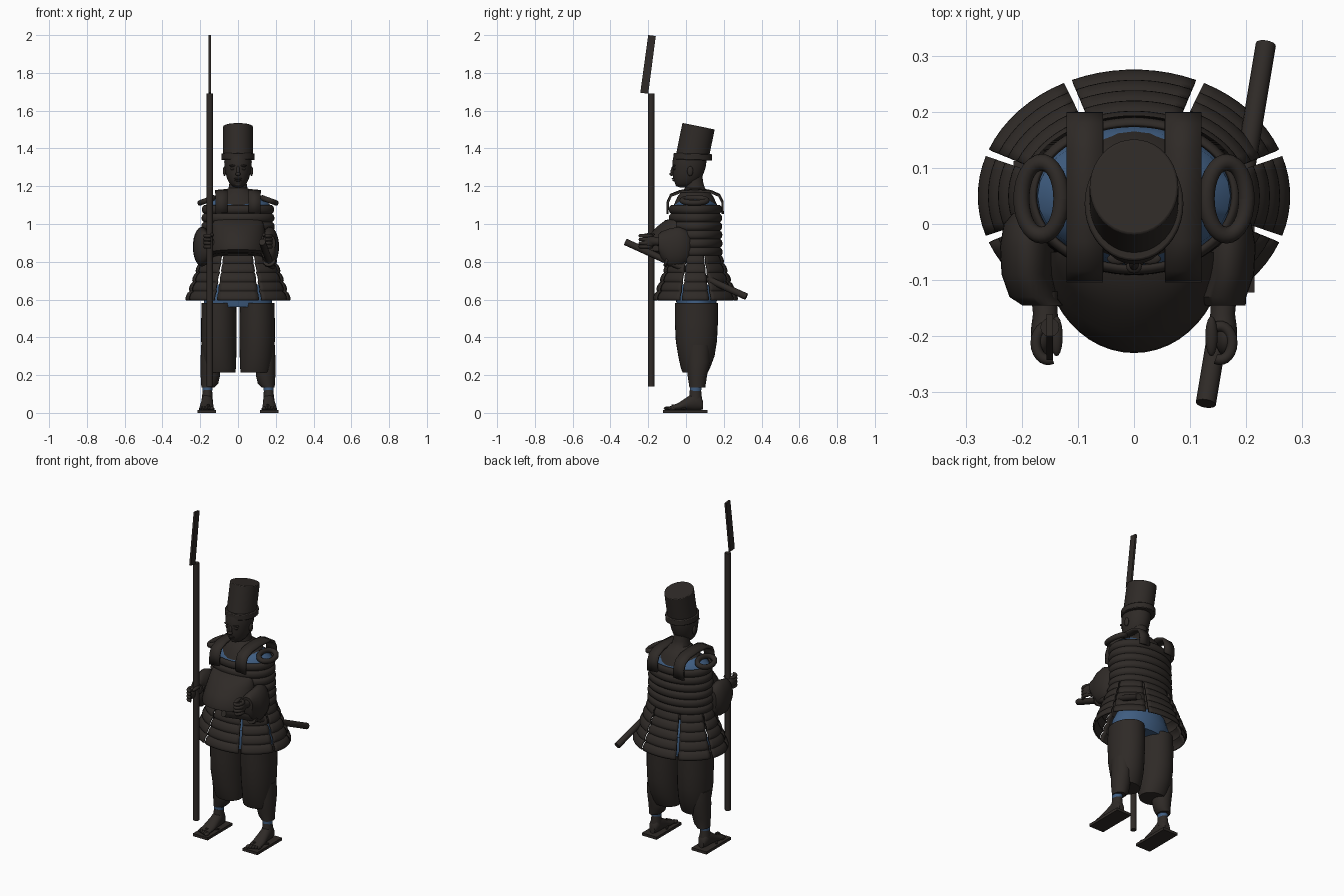
import bpy, bmesh, math
from mathutils import Vector, Matrix

if "Cube" in bpy.data.objects:
    bpy.data.objects.remove(bpy.data.objects["Cube"])

def material(name, col):
    m = bpy.data.materials.new(name)
    m.diffuse_color = (*col, 1)
    m.use_nodes = True
    m.node_tree.nodes["Principled BSDF"].inputs["Base Color"].default_value = m.diffuse_color
    return m

DARK = material("dark_brown", (0.028, 0.023, 0.020))
BLUE = material("blue_lining", (0.05, 0.11, 0.22))

def finish(name, bm, mat=DARK, smooth=True, angle=40):
    bmesh.ops.recalc_face_normals(bm, faces=bm.faces)
    me = bpy.data.meshes.new(name)
    bm.to_mesh(me)
    bm.free()
    ob = bpy.data.objects.new(name, me)
    bpy.context.collection.objects.link(ob)
    me.materials.append(mat)
    if smooth:
        bpy.ops.object.select_all(action='DESELECT')
        ob.select_set(True)
        bpy.context.view_layer.objects.active = ob
        bpy.ops.object.shade_smooth_by_angle(angle=math.radians(angle))
    return ob

def skin(name, rings, closed=True, caps=True, mat=DARK, angle=40):
    """Bridge rings of points into a surface."""
    bm = bmesh.new()
    vs = [[bm.verts.new(p) for p in r] for r in rings]
    n = len(vs[0])
    for a, b in zip(vs, vs[1:]):
        for i in range(n if closed else n - 1):
            j = (i + 1) % n
            bm.faces.new((a[i], a[j], b[j], b[i]))
    if caps:
        bm.faces.new(vs[0])
        bm.faces.new(vs[-1])
    return finish(name, bm, mat, True, angle)

def loft(name, secs, axis='z', n=28, caps=True, mat=DARK, angle=40):
    """Elliptic sections (cx, cy, cz, r1, r2) across the given axis."""
    rings = []
    for cx, cy, cz, r1, r2 in secs:
        ring = []
        for i in range(n):
            t = math.tau * i / n
            a, b = r1 * math.cos(t), r2 * math.sin(t)
            ring.append((cx + a, cy + b, cz) if axis == 'z' else (cx + a, cy, cz + b))
        rings.append(ring)
    return skin(name, rings, True, caps, mat, angle)

def ball(name, loc, rad, rot_x=0, mat=DARK):
    bm = bmesh.new()
    M = Matrix.Translation(loc) @ Matrix.Rotation(rot_x, 4, 'X') @ Matrix.Diagonal((*rad, 1))
    bmesh.ops.create_uvsphere(bm, u_segments=20, v_segments=12, radius=1, matrix=M)
    return finish(name, bm, mat)

def box(name, loc, size, rot_x=0):
    bm = bmesh.new()
    M = Matrix.Translation(loc) @ Matrix.Rotation(rot_x, 4, 'X') @ Matrix.Diagonal((*size, 1))
    bmesh.ops.create_cube(bm, size=1, matrix=M)
    return finish(name, bm, smooth=False)

def rod(name, a, b, r, n=16):
    a, b = Vector(a), Vector(b)
    bm = bmesh.new()
    M = Matrix.Translation((a + b) / 2) @ (b - a).to_track_quat('Z', 'Y').to_matrix().to_4x4()
    bmesh.ops.create_cone(bm, cap_ends=True, segments=n, radius1=r, radius2=r,
                          depth=(b - a).length, matrix=M)
    return finish(name, bm)

def arc_tube(name, c, rx, ry, r, a0=0, a1=360, tilt=0, n=28):
    rings = []
    R = Matrix.Rotation(tilt, 3, 'Y')
    for i in range(n + 1):
        t = math.radians(a0 + (a1 - a0) * i / n)
        d = Vector((math.cos(t), math.sin(t), 0))
        p = Vector((rx * d.x, ry * d.y, 0))
        rings.append([Vector(c) + R @ (p + r * (math.cos(u) * d + Vector((0, 0, math.sin(u)))))
                      for u in [math.tau * k / 10 for k in range(10)]])
    return skin(name, rings)

def lamellar(name, z0, z1, rows, r0, r1, a0, a1, bulge):
    """Stack of rounded rows on an elliptic wall, top z0 to bottom z1."""
    full = a1 - a0 >= 360
    n = max(8, int((a1 - a0) / 5))
    rings = []
    for k in range(rows * 6 + 1):
        f = k / (rows * 6)
        t = (k % 6) / 6
        o = bulge * math.sqrt(math.sin(math.pi * t)) if t > 0 else 0
        rx, ry = r0[0] + (r1[0] - r0[0]) * f + o, r0[1] + (r1[1] - r0[1]) * f + o
        ring = []
        for i in range(n if full else n + 1):
            t2 = math.radians(a0 + (a1 - a0) * i / n)
            ring.append((rx * math.cos(t2), 0.05 + ry * math.sin(t2), z0 + (z1 - z0) * f))
        rings.append(ring)
    ob = skin(name, rings, full, False, angle=50)
    so = ob.modifiers.new("thickness", 'SOLIDIFY')
    so.thickness, so.offset = 0.008, -1
    return ob

# Torso armour and eight skirt panels
lamellar("torso_armour", 1.10, 0.83, 6, (0.178, 0.128), (0.188, 0.132), 0, 360, 0.012)
for i, (a, b) in enumerate([(-20, 20), (20, 65), (65, 115), (115, 160),
                            (160, 200), (200, 245), (245, 295), (295, 340)]):
    lamellar(f"skirt_panel_{i}", 0.84, 0.595, 5, (0.185, 0.13), (0.275, 0.222), a + 1.6, b - 1.6, 0.009)

# Flared belly cover
rings = []
for y, z, w in [(-0.07, 1.03, 0.13), (-0.11, 1.02, 0.135), (-0.155, 0.985, 0.142), (-0.20, 0.935, 0.15),
                (-0.228, 0.89, 0.158), (-0.23, 0.865, 0.16), (-0.20, 0.85, 0.15), (-0.07, 0.84, 0.13)]:
    rings.append([(w * math.sin(t), -0.05 + (y + 0.05) * math.cos(t), z - 0.02 * (1 - math.cos(t)))
                  for t in [math.radians(-90 + 7.5 * i) for i in range(25)]])
skin("belly_cover", rings, False, False)

# Lining, collar and neck
loft("shoulder_lining", [(0, 0.05, 1.06, 0.175, 0.125), (0, 0.05, 1.10, 0.172, 0.115),
                         (0, 0.05, 1.13, 0.14, 0.085), (0, 0.05, 1.15, 0.09, 0.07)], mat=BLUE)
loft("neck", [(0, 0.05, 1.10, 0.13, 0.115), (0, 0.05, 1.145, 0.11, 0.095), (0, 0.05, 1.17, 0.08, 0.075),
              (0, 0.047, 1.19, 0.05, 0.053), (0, 0.043, 1.22, 0.045, 0.048), (0, 0.035, 1.27, 0.046, 0.05)])

# Shoulder straps and shoulder rings
path = [(-0.098, 1.06), (-0.096, 1.12), (-0.08, 1.155), (-0.03, 1.175), (0.05, 1.18),
        (0.13, 1.175), (0.175, 1.155), (0.193, 1.12), (0.194, 1.06)]
for s, side in ((-1, "left"), (1, "right")):
    st = skin(f"strap_{side}", [[(s * 0.055, y, z), (s * 0.12, y, z - 0.006)] for y, z in path], False, False)
    so = st.modifiers.new("thickness", 'SOLIDIFY')
    so.thickness, so.offset = 0.012, 0
    arc_tube(f"shoulder_ring_{side}", (s * 0.165, 0.045, 1.125), 0.038, 0.065, 0.015, tilt=s * 0.35)

# Head with face
loft("head", [(0, 0.0, 1.193, 0.012, 0.03), (0, -0.008, 1.2, 0.03, 0.042), (0, -0.002, 1.215, 0.045, 0.056),
              (0, 0.006, 1.24, 0.058, 0.075), (0, 0.012, 1.27, 0.066, 0.082), (0, 0.016, 1.30, 0.071, 0.088),
              (0, 0.018, 1.33, 0.073, 0.09), (0, 0.022, 1.36, 0.07, 0.088)])
ball("nose_bridge", (0, -0.071, 1.283), (0.009, 0.01, 0.028), -0.2)
ball("nose_tip", (0, -0.076, 1.264), (0.014, 0.012, 0.009))
ball("upper_lip", (0, -0.064, 1.240), (0.021, 0.012, 0.005))
ball("lower_lip", (0, -0.060, 1.230), (0.018, 0.011, 0.005))
ball("chin", (0, -0.042, 1.212), (0.02, 0.015, 0.014))
for s in (-1, 1):
    ball("eye", (s * 0.027, -0.058, 1.292), (0.014, 0.010, 0.007))
    ball("brow", (s * 0.028, -0.062, 1.309), (0.02, 0.01, 0.005))
    ball("ear", (s * 0.071, 0.022, 1.28), (0.009, 0.016, 0.026))

# Tall tilted hat with brim band
def tilted_cyl(name, c, rx, ry, h, tilt):
    bm = bmesh.new()
    M = Matrix.Translation(c) @ Matrix.Rotation(tilt, 4, 'X') @ Matrix.Diagonal((rx, ry, h, 1))
    bmesh.ops.create_cone(bm, cap_ends=True, segments=40, radius1=1, radius2=1, depth=1, matrix=M)
    ob = finish(name, bm)
    bv = ob.modifiers.new("soft_edge", 'BEVEL')
    bv.width, bv.segments, bv.limit_method = 0.004, 2, 'ANGLE'

tilted_cyl("hat", (0, 0.050, 1.437), 0.079, 0.087, 0.165, -0.2)
tilted_cyl("hat_band", (0, 0.036, 1.356), 0.088, 0.102, 0.034, -0.03)

# Sleeves, forearms and hands
for s, side, cx in ((-1, "left", 0.19), (1, "right", 0.168)):
    loft(f"sleeve_{side}", [(s * cx, 0.02, 0.885, 0.025, 0.06), (s * cx, 0.0, 0.88, 0.042, 0.09),
                            (s * cx, -0.04, 0.88, 0.049, 0.105), (s * cx, -0.09, 0.875, 0.046, 0.10),
                            (s * (cx - 0.01), -0.13, 0.885, 0.042, 0.075),
                            (s * 0.163, -0.145, 0.9, 0.036, 0.045)], 'y')
    loft(f"forearm_{side}", [(s * 0.16, -0.12, 0.905, 0.024, 0.024), (s * 0.158, -0.16, 0.908, 0.022, 0.022),
                             (s * 0.158, -0.19, 0.91, 0.026, 0.03)], 'y', 16)
    ball(f"palm_{side}", (s * 0.164, -0.2, 0.908), (0.02, 0.036, 0.035))
    for i in range(4):
        arc_tube(f"finger_{side}_{i}", (s * 0.153, -0.212, 0.88 + 0.019 * i), 0.022, 0.03, 0.0095,
                 -110 if s > 0 else 290, 110 if s > 0 else 70, n=14)
    ball(f"thumb_{side}", (s * 0.138, -0.2, 0.942), (0.011, 0.036, 0.01), 0.1)

# Polearm and its blade
rod("pole", (-0.15, -0.184, 0.14), (-0.15, -0.184, 1.69), 0.017, 12)
bm = bmesh.new()
bl = [(-0.242, 1.695), (-0.2, 1.69), (-0.16, 1.995), (-0.2, 2.0)]
f = bm.faces.new([bm.verts.new((-0.156, y, z)) for y, z in bl])
ext = bmesh.ops.extrude_face_region(bm, geom=[f])
bmesh.ops.translate(bm, vec=(0.012, 0, 0), verts=[v for v in ext['geom'] if isinstance(v, bmesh.types.BMVert)])
finish("pole_blade", bm, smooth=False)

# Sword in sheath at the hip
rod("sword", (0.128, -0.32, 0.905), (0.235, 0.32, 0.615), 0.018)
rod("sword_guard", (0.164, -0.105, 0.808), (0.166, -0.092, 0.802), 0.034)

# Trousers, shin wraps, ankles, feet, sandals
loft("hip_lining", [(0, 0.055, 0.56, 0.18, 0.10), (0, 0.055, 0.62, 0.18, 0.115),
                    (0, 0.055, 0.68, 0.15, 0.11)], mat=BLUE)
for s, side in ((-1, "left"), (1, "right")):
    loft(f"trouser_{side}", [(s * 0.101, 0.055, 0.582, 0.092, 0.114), (s * 0.101, 0.055, 0.48, 0.094, 0.114),
                             (s * 0.101, 0.055, 0.38, 0.094, 0.109), (s * 0.098, 0.055, 0.30, 0.089, 0.096),
                             (s * 0.094, 0.05, 0.24, 0.083, 0.078), (s * 0.092, 0.048, 0.213, 0.078, 0.066)])
    loft(f"shin_wrap_{side}", [(s * 0.15, 0.065, 0.36, 0.046, 0.06), (s * 0.148, 0.065, 0.27, 0.05, 0.062),
                               (s * 0.146, 0.06, 0.20, 0.052, 0.052), (s * 0.15, 0.06, 0.155, 0.045, 0.045),
                               (s * 0.16, 0.06, 0.135, 0.034, 0.042)])
    loft(f"ankle_lining_{side}", [(s * 0.162, 0.052, 0.145, 0.028, 0.032),
                                  (s * 0.162, 0.05, 0.11, 0.025, 0.029)], mat=BLUE)
    loft(f"foot_{side}", [(s * 0.163, 0.09, 0.04, 0.018, 0.022), (s * 0.163, 0.075, 0.055, 0.028, 0.04),
                          (s * 0.163, 0.045, 0.062, 0.03, 0.05), (s * 0.164, 0.01, 0.05, 0.032, 0.036),
                          (s * 0.166, -0.04, 0.033, 0.037, 0.02), (s * 0.168, -0.085, 0.024, 0.037, 0.011)], 'y', 20)
    loft(f"shin_{side}", [(s * 0.162, 0.05, 0.12, 0.025, 0.03), (s * 0.163, 0.05, 0.06, 0.03, 0.036)])
    for i in range(5):
        x, y = 0.138 + 0.0145 * i, -0.098 + 0.006 * i
        ball(f"toe_{side}_{i}", (s * x, y, 0.024), (0.011 if i == 0 else 0.008, 0.02, 0.01))
    box(f"sandal_{side}", (s * 0.166, -0.005, 0.008), (0.098, 0.235, 0.016))
    for q in (-1, 1):
        rod(f"sandal_strap_{side}", (s * 0.158, -0.075, 0.04), (s * (0.166 + q * 0.037), 0.0, 0.02), 0.006, 8)
